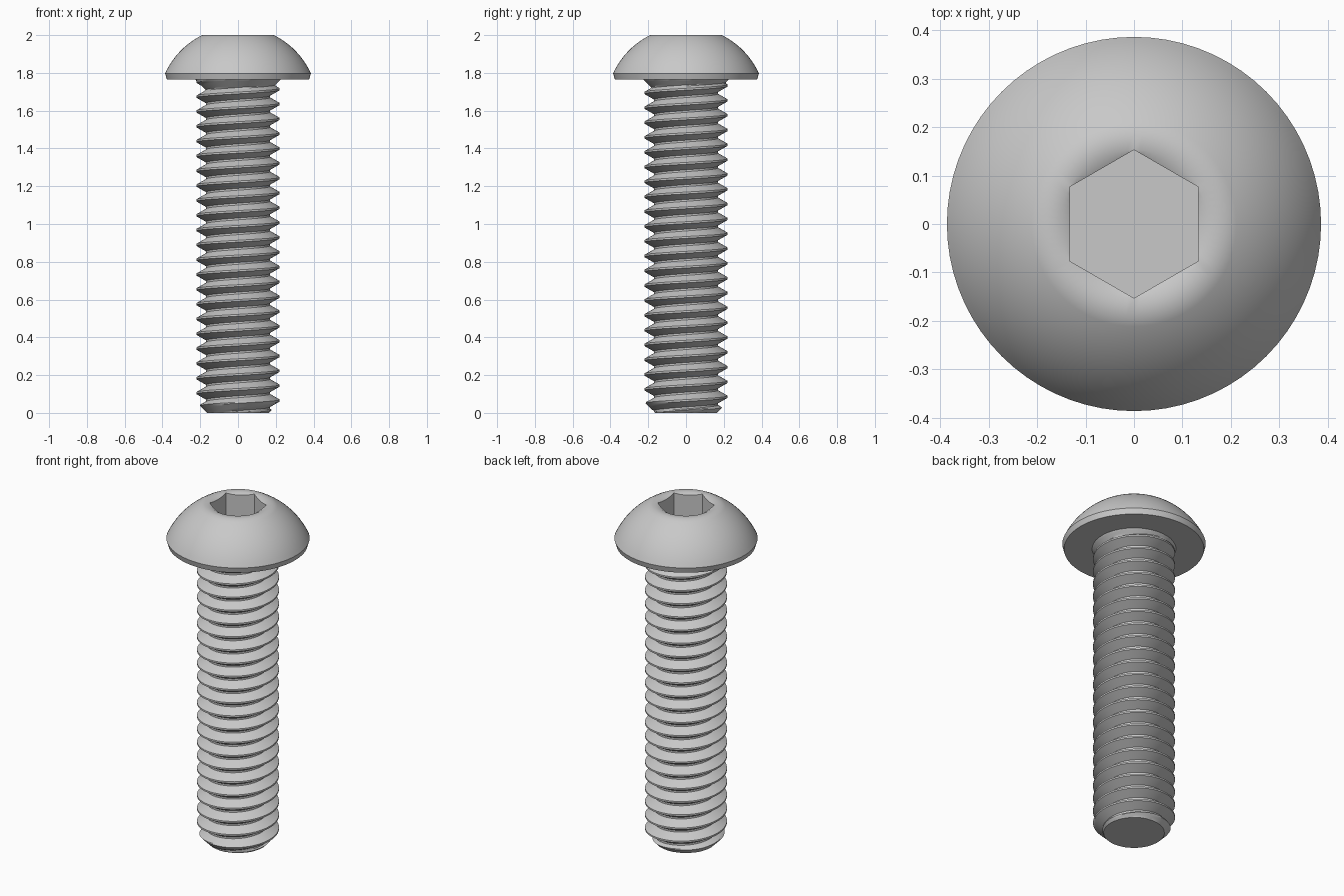
import bpy, bmesh
from math import sin, cos, pi, radians

cube = bpy.data.objects.get("Cube")
if cube:
    bpy.data.objects.remove(cube)

SEGS = 72
TOP, SEAT = 2.0, 1.766           # top of the head, underside of the head
CREST, ROOT, PITCH = 0.2207, 0.169, 0.07847
PHASE = 0.0657                   # crest height on the +x side
TIP, FLARE = 0.163, 0.227        # end radius, radius where the shank meets the head

steel = bpy.data.materials.new("grey steel")
steel.use_nodes = True
steel.diffuse_color = (0.58, 0.58, 0.58, 1)
steel.node_tree.nodes["Principled BSDF"].inputs["Base Color"].default_value = (0.58, 0.58, 0.58, 1)


def finish(bm, name):
    """Turn the bmesh into a smooth-shaded steel object with sharp edges kept."""
    bmesh.ops.remove_doubles(bm, verts=bm.verts, dist=0.00005)
    bmesh.ops.recalc_face_normals(bm, faces=bm.faces)
    mesh = bpy.data.meshes.new(name)
    bm.to_mesh(mesh)
    bm.free()
    mesh.materials.append(steel)
    obj = bpy.data.objects.new(name, mesh)
    bpy.context.collection.objects.link(obj)
    bpy.ops.object.select_all(action="DESELECT")
    obj.select_set(True)
    bpy.context.view_layer.objects.active = obj
    bpy.ops.object.shade_smooth_by_angle(angle=radians(30))


def bridge(bm, rows):
    """Join neighbouring rows of vertices with quads."""
    for a, b in zip(rows, rows[1:]):
        for i in range(len(a) - 1):
            bm.faces.new((a[i], a[i + 1], b[i + 1], b[i]))


# Button head with a countersunk hexagon socket, lofted ring by ring
APOTHEM, FLOOR = 0.1325, 1.85
RIM = APOTHEM / cos(pi / 6)


def hexagon(t):
    return APOTHEM / cos((t + pi / 6) % (pi / 3) - pi / 6)


def circle(radius):
    return lambda t: radius


def level(z):
    return lambda t: z


# Spherical dome from the head's edge to its flat top
CENTRE, R = 1.6196, 0.4253
a0, a1 = radians(24.8), radians(63.4)
dome = [(R * cos(a0 + (a1 - a0) * k / 12), CENTRE + R * sin(a0 + (a1 - a0) * k / 12))
        for k in range(12)]
outline = [(0.15, SEAT), (0.377, SEAT)] + dome + [(0.19, TOP), (RIM, TOP)]
rings = [(circle(r), level(z)) for r, z in outline]
rings += [(hexagon, lambda t: TOP - (RIM - hexagon(t)) * 0.5),
          (hexagon, level(FLOOR))]

bm = bmesh.new()
rows = []
for radius, height in rings:
    row = []
    for i in range(SEGS):
        t = 2 * pi * i / SEGS
        row.append(bm.verts.new((radius(t) * cos(t), radius(t) * sin(t), height(t))))
    rows.append(row + row[:1])
bridge(bm, rows)
bm.faces.new(rows[-1][:-1])
finish(bm, "button_head")

# Threaded shank: a helical sweep of one thread, chamfered at the tip, flared under the head
flat = PITCH / 16
flank = PITCH / 2 - 2 * flat
profile = [(-PITCH / 2, ROOT)]
profile += [(-flat - flank * (1 - k / 5), ROOT + (CREST - ROOT) * k / 5) for k in range(6)]
profile += [(-dz, r) for dz, r in reversed(profile)]

bm = bmesh.new()
turns = int(SEAT / PITCH) + 4
rows = []
for i in range(SEGS * turns + 1):
    t = 2 * pi * i / SEGS
    row = []
    for dz, r in profile:
        z = PHASE + PITCH * (i / SEGS - 2) + dz
        r = min(r, TIP + max(z, 0))
        r = max(r, min(FLARE, FLARE + z - SEAT))
        row.append(bm.verts.new((r * cos(t), r * sin(t), z)))
    rows.append(row)
bridge(bm, rows)
bmesh.ops.remove_doubles(bm, verts=bm.verts, dist=0.00005)
for height, direction in ((0, -1), (SEAT + 0.002, 1)):
    cut = bmesh.ops.bisect_plane(bm, geom=bm.verts[:] + bm.edges[:] + bm.faces[:],
                                 plane_co=(0, 0, height), plane_no=(0, 0, direction),
                                 clear_outer=True)
    edges = [e for e in cut["geom_cut"] if isinstance(e, bmesh.types.BMEdge)]
    bmesh.ops.holes_fill(bm, edges=edges, sides=0)
finish(bm, "threaded_shank")
